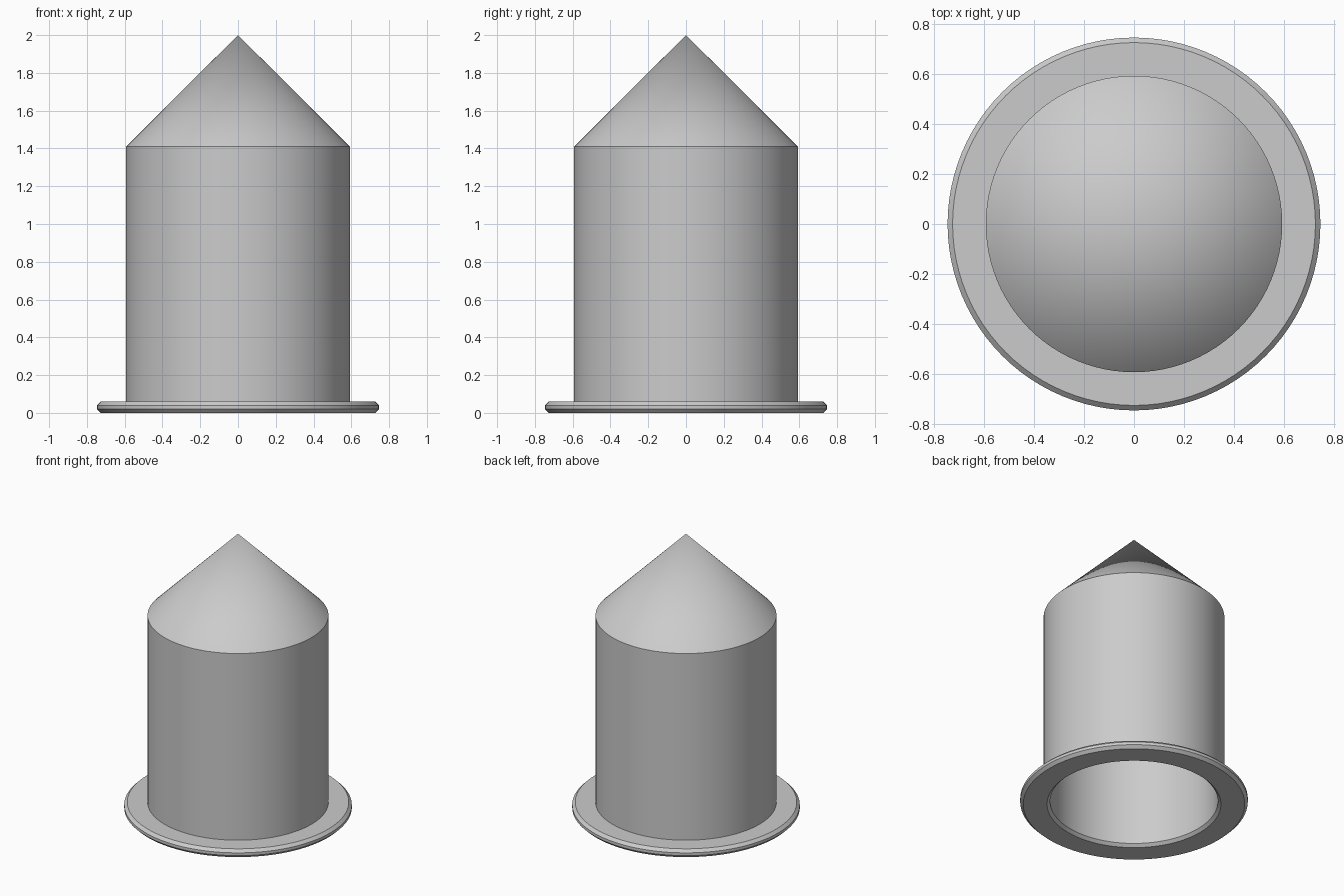
import bpy, bmesh, math

cube = bpy.data.objects.get("Cube")
if cube:
    bpy.data.objects.remove(cube, do_unlink=True)

# Dimensions
SEGMENTS = 96
BODY_R, INNER_R, FLANGE_R = 0.593, 0.55, 0.746
FLANGE_H, SHOULDER_Z, TIP_Z = 0.06, 1.41, 2.0
CHAMFER = 0.02

# Material
grey = bpy.data.materials.new("light grey")
grey.use_nodes = True
colour = (0.6, 0.6, 0.6, 1)
grey.diffuse_color = colour
grey.node_tree.nodes["Principled BSDF"].inputs["Base Color"].default_value = colour


def lathe(name, profile):
    """Revolve a (radius, height) profile around the z axis."""
    bm = bmesh.new()
    verts = [bm.verts.new((r, 0, z)) for r, z in profile]
    edges = [bm.edges.new(pair) for pair in zip(verts, verts[1:])]
    bmesh.ops.spin(bm, geom=verts + edges, cent=(0, 0, 0), axis=(0, 0, 1),
                   angle=math.tau, steps=SEGMENTS, use_merge=False)
    bmesh.ops.remove_doubles(bm, verts=bm.verts, dist=1e-4)
    bmesh.ops.recalc_face_normals(bm, faces=bm.faces)
    mesh = bpy.data.meshes.new(name)
    bm.to_mesh(mesh)
    bm.free()
    obj = bpy.data.objects.new(name, mesh)
    bpy.context.collection.objects.link(obj)
    mesh.materials.append(grey)
    bpy.ops.object.select_all(action='DESELECT')
    obj.select_set(True)
    bpy.context.view_layer.objects.active = obj
    bpy.ops.object.shade_smooth_by_angle(angle=math.radians(30))
    return obj


# Hollow shell in one piece: inner cone, bore, chamfered flange, body, pointed cap
lathe("flanged_pointed_cap", [
    (0, SHOULDER_Z + INNER_R - CHAMFER),
    (INNER_R, SHOULDER_Z - CHAMFER),
    (INNER_R, CHAMFER),
    (INNER_R + CHAMFER, 0),
    (FLANGE_R - CHAMFER, 0),
    (FLANGE_R, CHAMFER),
    (FLANGE_R, FLANGE_H - CHAMFER),
    (FLANGE_R - CHAMFER, FLANGE_H),
    (BODY_R, FLANGE_H),
    (BODY_R, SHOULDER_Z),
    (0, TIP_Z),
])
